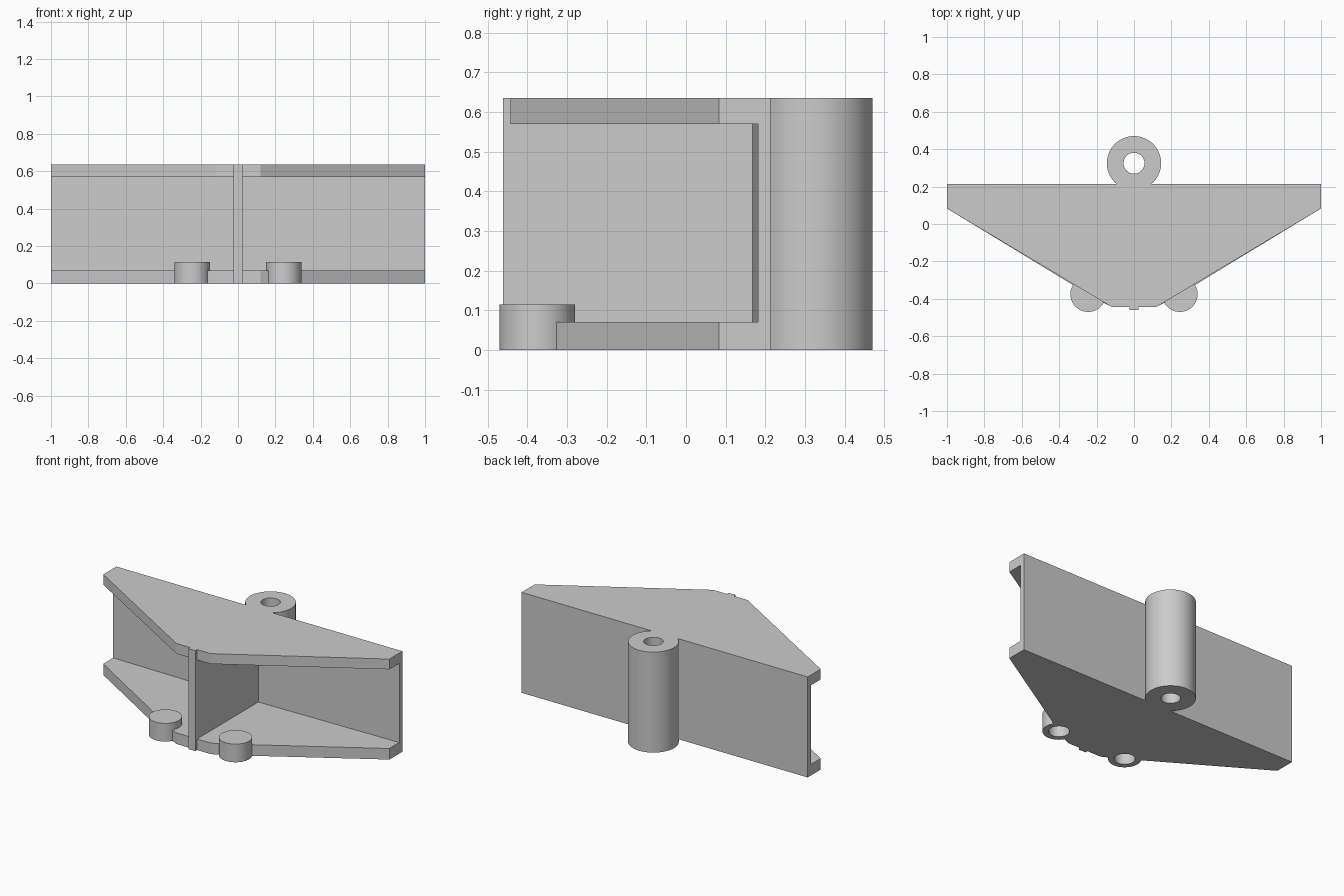
import bpy, bmesh
from math import cos, sin, pi, radians

cube = bpy.data.objects.get("Cube")
if cube:
    bpy.data.objects.remove(cube, do_unlink=True)

HEIGHT = 0.635
FLANGE = 0.07
BOSS = (0.245, -0.375)

grey = bpy.data.materials.new("plain grey")
grey.use_nodes = True
grey.diffuse_color = (0.6, 0.6, 0.6, 1)
grey.node_tree.nodes["Principled BSDF"].inputs["Base Color"].default_value = (0.6, 0.6, 0.6, 1)


def finish(name, bm, smooth=False):
    bmesh.ops.recalc_face_normals(bm, faces=bm.faces)
    mesh = bpy.data.meshes.new(name)
    bm.to_mesh(mesh)
    bm.free()
    mesh.materials.append(grey)
    obj = bpy.data.objects.new(name, mesh)
    bpy.context.collection.objects.link(obj)
    if smooth:
        bpy.ops.object.select_all(action='DESELECT')
        obj.select_set(True)
        bpy.context.view_layer.objects.active = obj
        bpy.ops.object.shade_smooth_by_angle(angle=radians(30))
    return obj


def prism(name, outline, z0, z1):
    """Extrude a flat outline from z0 up to z1."""
    bm = bmesh.new()
    face = bm.faces.new([bm.verts.new((x, y, z0)) for x, y in outline])
    top = bmesh.ops.extrude_face_region(bm, geom=[face])
    verts = [v for v in top["geom"] if isinstance(v, bmesh.types.BMVert)]
    bmesh.ops.translate(bm, verts=verts, vec=(0, 0, z1 - z0))
    return finish(name, bm)


def lathe(name, centre, profile, closed, steps=64):
    """Spin a (radius, z) profile; an open profile is capped at both ends."""
    bm = bmesh.new()
    rings = [[bm.verts.new((centre[0] + r * cos(2 * pi * i / steps),
                            centre[1] + r * sin(2 * pi * i / steps), z))
              for i in range(steps)] for r, z in profile]
    pairs = list(zip(rings, rings[1:]))
    if closed:
        pairs.append((rings[-1], rings[0]))
    else:
        bm.faces.new(rings[0])
        bm.faces.new(rings[-1])
    for a, b in pairs:
        for i in range(steps):
            j = (i + 1) % steps
            bm.faces.new((a[i], a[j], b[j], b[i]))
    return finish(name, bm, smooth=True)


def mirrored(half):
    return half + [(-x, y) for x, y in reversed(half)]


# Flanges: the lower one is notched where the boss bores pass through
notch = [(BOSS[0] + 0.065 * cos(radians(31 + 7.5 * i)),
          BOSS[1] + 0.065 * sin(radians(31 + 7.5 * i))) for i in range(25)]
back, nose = [(1, 0.213), (1, 0.083)], [(0.12, -0.443)]
prism("upper_flange", mirrored(back + nose), HEIGHT - 0.065, HEIGHT)
prism("lower_flange", mirrored(back + notch + nose), 0, FLANGE)

# Back wall, slightly thicker toward the middle
prism("back_wall", mirrored([(1, 0.213), (1, 0.182), (0.02, 0.168)]), 0, HEIGHT)

# Centre web joining the wall to the nose
prism("centre_web", mirrored([(0.024, 0.19), (0.024, -0.461)]), 0, HEIGHT)

# Hinge barrel with a through hole
lathe("hinge_barrel", (0, 0.325),
      [(0.145, 0), (0.145, HEIGHT), (0.056, HEIGHT), (0.056, 0)], True)

# Front bosses, hollow from below and closed on top
for side, x in (("left", BOSS[0]), ("right", -BOSS[0])):
    lathe(side + "_boss", (x, BOSS[1]),
          [(0.06, 0.095), (0.06, 0), (0.095, 0), (0.095, 0.115)], False)
